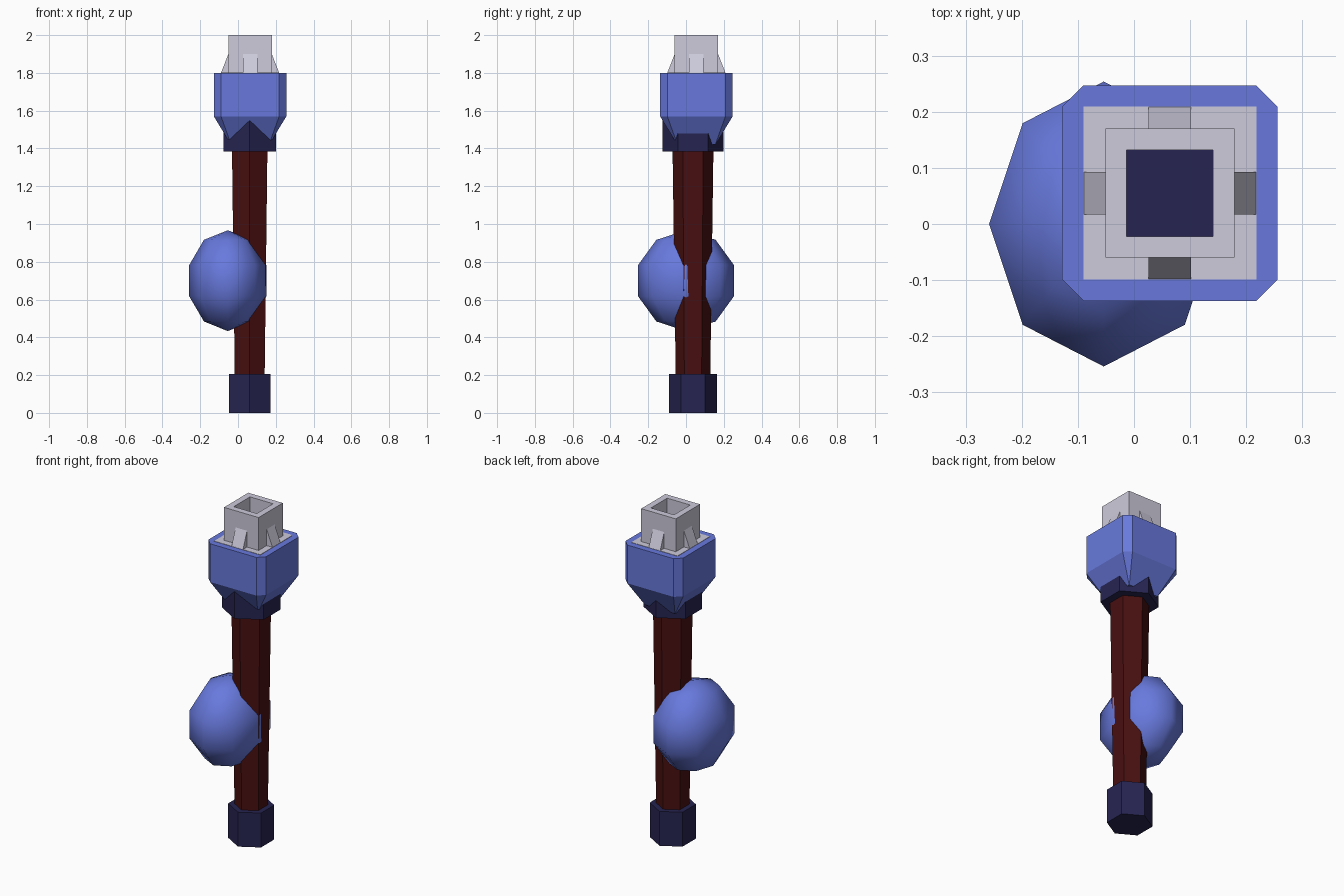
import bpy, bmesh, math
from mathutils import Vector

if "Cube" in bpy.data.objects:
    bpy.data.objects.remove(bpy.data.objects["Cube"], do_unlink=True)


def material(name, rgb):
    # 8-bit display colour to linear
    lin = [((c / 255 + 0.055) / 1.055) ** 2.4 for c in rgb]
    m = bpy.data.materials.new(name)
    m.use_nodes = True
    m.diffuse_color = (*lin, 1)
    m.node_tree.nodes["Principled BSDF"].inputs["Base Color"].default_value = (*lin, 1)
    return m


blue = material("blue", (104, 121, 221))
grey = material("pale_grey", (205, 203, 219))
navy = material("navy", (38, 36, 80))
wood = material("dark_red", (72, 15, 16))


def finish(name, bm, mats, location):
    me = bpy.data.meshes.new(name)
    bmesh.ops.recalc_face_normals(bm, faces=bm.faces)
    bm.to_mesh(me)
    bm.free()
    for m in mats:
        me.materials.append(m)
    ob = bpy.data.objects.new(name, me)
    ob.location = location
    bpy.context.collection.objects.link(ob)
    return ob


def loft(name, rings, mats, location, cap_material=0):
    """Join outlines (points, height) in order and close both ends."""
    bm = bmesh.new()
    loops = [[bm.verts.new((x, y, z)) for x, y in pts] for pts, z in rings]
    n = len(loops[0])
    for a, b in zip(loops, loops[1:]):
        for i in range(n):
            j = (i + 1) % n
            bm.faces.new((a[i], a[j], b[j], b[i]))
    bm.faces.new(loops[0][::-1])
    bm.faces.new(loops[-1]).material_index = cap_material
    return finish(name, bm, mats, location)


def hexagon(r):
    return [(r * math.sin(i * math.pi / 3), -r * math.cos(i * math.pi / 3)) for i in range(6)]


def square(h):
    return [(-h, -h), (h, -h), (h, h), (-h, h)]


def cut_square(h, c):
    # square with each corner cut back by c
    pts = []
    for sx, sy in square(1):
        a, b = (sx * h, sy * (h - c)), (sx * (h - c), sy * h)
        pts += [a, b] if sx * sy > 0 else [b, a]
    return pts


# Shaft, pommel and collar share one axis
axis = (0.062, 0.037, 0)
loft("shaft", [(hexagon(0.09), 0.1), (hexagon(0.109), 1.45)], [wood], axis)
loft("pommel", [(hexagon(0.126), 0), (hexagon(0.126), 0.207)], [navy], axis)
loft("collar", [(hexagon(0.161), 1.385), (hexagon(0.161), 1.6)], [navy], axis)

# Head: cut-corner block narrowing to a square below
head = (0.064, 0.055, 0)
loft("head", [(cut_square(0.101, 0.001), 1.42), (cut_square(0.192, 0.038), 1.57),
              (cut_square(0.192, 0.038), 1.8)], [blue], head)

# Socket: floor plate, square tube and dark hole bottom
loft("socket", [(square(0.154), 1.79), (square(0.154), 1.802), (square(0.115), 1.802),
                (square(0.115), 2.0), (square(0.077), 2.0), (square(0.077), 1.81)],
     [grey, navy], head, cap_material=1)

# Four sloped braces around the socket
for k, side in enumerate(("right", "back", "left", "front")):
    bm = bmesh.new()
    ang = k * math.pi / 2
    u = Vector((math.cos(ang), math.sin(ang), 0))
    v = Vector((-u.y, u.x, 0))
    ends = []
    for w in (-0.038, 0.038):
        ends.append([bm.verts.new(u * d + v * w + Vector((0, 0, z)))
                     for d, z in ((0.11, 1.8), (0.154, 1.8), (0.115, 1.9), (0.11, 1.9))])
    a, b = ends
    bm.faces.new(a)
    bm.faces.new(b[::-1])
    for i in range(4):
        j = (i + 1) % 4
        bm.faces.new((a[i], a[j], b[j], b[i]))
    finish("brace_" + side, bm, [grey], head)

# Smooth orb on the side of the shaft
bpy.ops.mesh.primitive_uv_sphere_add(segments=8, ring_count=5, radius=0.267,
                                     location=(-0.054, 0, 0.7))
orb = bpy.context.object
orb.name = "side_orb"
orb.scale.x = 0.805
orb.data.materials.append(blue)
bpy.ops.object.shade_smooth()
